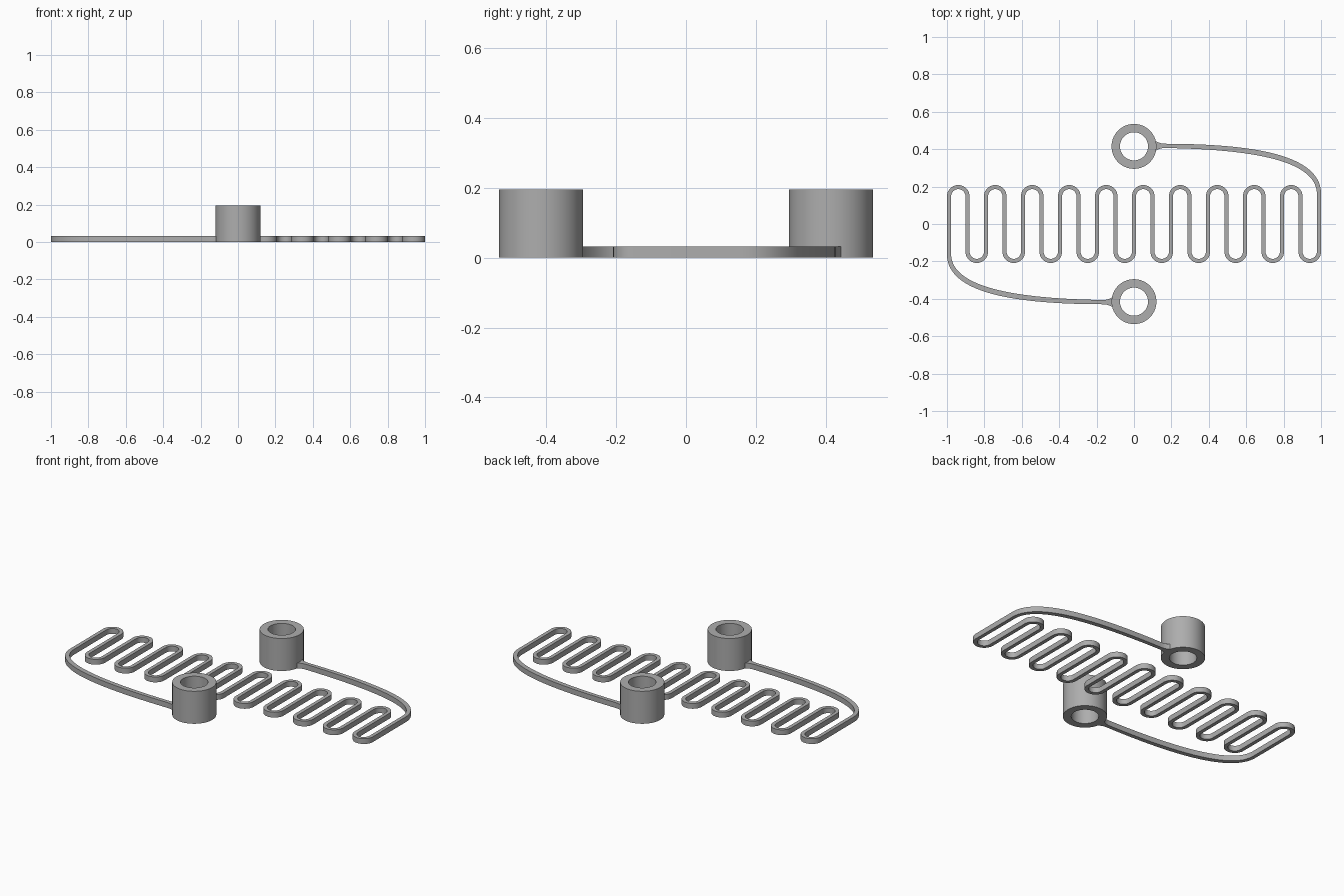
import bpy, bmesh, math
from mathutils import Vector

cube = bpy.data.objects.get("Cube")
if cube:
    bpy.data.objects.remove(cube, do_unlink=True)

GREY = (0.42, 0.42, 0.42, 1)
metal = bpy.data.materials.new("plain_grey")
metal.use_nodes = True
metal.diffuse_color = GREY
metal.node_tree.nodes["Principled BSDF"].inputs["Base Color"].default_value = GREY

THICK = 0.032       # strip height
HALF_W = 0.011      # strip half width
LEGS = 21
END_X = 0.989       # centre line of the outermost legs
BEND_Y = 0.148      # where each leg turns into its bend
RING_Y, RING_R, HOLE_R, RING_H = 0.415, 0.12, 0.075, 0.195


def finish(name, bm):
    bmesh.ops.recalc_face_normals(bm, faces=bm.faces)
    mesh = bpy.data.meshes.new(name)
    bm.to_mesh(mesh)
    bm.free()
    mesh.materials.append(metal)
    obj = bpy.data.objects.new(name, mesh)
    bpy.context.collection.objects.link(obj)
    bpy.ops.object.select_all(action='DESELECT')
    obj.select_set(True)
    bpy.context.view_layer.objects.active = obj
    bpy.ops.object.shade_smooth_by_angle(angle=math.radians(35))
    return obj


def sweep(bm, sections, closed):
    """Join successive four-corner sections with quads."""
    rows = [[bm.verts.new(c) for c in s] for s in sections]
    pairs = list(zip(rows, rows[1:])) + ([(rows[-1], rows[0])] if closed else [])
    for a, b in pairs:
        for k in range(4):
            bm.faces.new((a[k], a[(k + 1) % 4], b[(k + 1) % 4], b[k]))
    if not closed:
        bm.faces.new(rows[0])
        bm.faces.new(rows[-1])


def terminal_ring(name, y, n=72):
    profile = [(HOLE_R, 0), (RING_R, 0), (RING_R, RING_H), (HOLE_R, RING_H)]
    sections = []
    for i in range(n):
        a = math.tau * i / n
        sections.append([(r * math.cos(a), y + r * math.sin(a), z) for r, z in profile])
    bm = bmesh.new()
    sweep(bm, sections, True)
    return finish(name, bm)


def lead_path(n=56):
    """Curved lead from the rear ring to the right-hand leg, as (point, half width)."""
    p = [Vector(c) for c in ((0.105, 0.418), (0.62, 0.418), (END_X, 0.36), (END_X, 0.16))]
    out = []
    for i in range(n + 1):
        t = (i / n) ** 1.4
        s = 1 - t
        pt = p[0] * s**3 + p[1] * 3 * s * s * t + p[2] * 3 * s * t * t + p[3] * t**3
        flare = 0.022 * max(0, 1 - (pt.x - 0.105) / 0.06) ** 2
        out.append((pt, HALF_W + 0.003 * math.sin(math.pi * t) + flare))
    return out


def serpentine_path(n=16):
    pitch = 2 * END_X / (LEGS - 1)
    out = []
    for i in range(LEGS - 1):
        side = 1 if i % 2 == 0 else -1
        cx = -END_X + (i + 0.5) * pitch
        for k in range(n + 1):
            a = math.pi * (1 - k / n)
            out.append((Vector((cx + pitch / 2 * math.cos(a),
                                side * (BEND_Y + pitch / 2 * math.sin(a)))), HALF_W))
    return out


def heating_strip():
    lead = lead_path()
    path = [(-p, w) for p, w in lead] + serpentine_path() + lead[::-1]
    sections = []
    for i, (p, w) in enumerate(path):
        before = (p - path[i - 1][0]).normalized() if i else Vector((0, 0))
        after = (path[i + 1][0] - p).normalized() if i < len(path) - 1 else Vector((0, 0))
        d = (before + after).normalized()
        side = Vector((-d.y, d.x)) * w
        a, b = p + side, p - side
        sections.append([(a.x, a.y, 0), (b.x, b.y, 0), (b.x, b.y, THICK), (a.x, a.y, THICK)])
    bm = bmesh.new()
    sweep(bm, sections, False)
    return finish("serpentine_strip", bm)


heating_strip()
terminal_ring("front_terminal_ring", -RING_Y)
terminal_ring("rear_terminal_ring", RING_Y)
